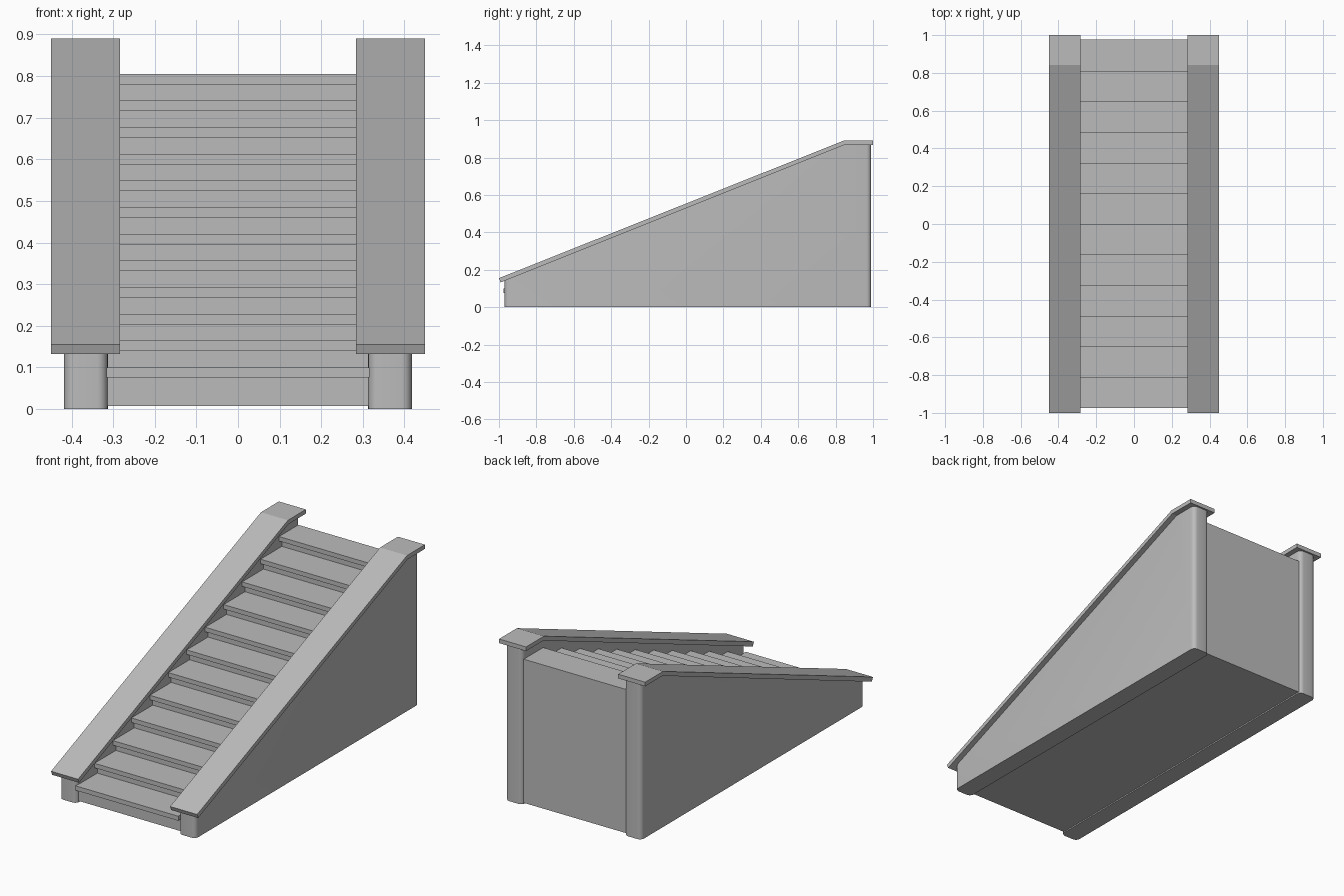
import bpy, bmesh

if "Cube" in bpy.data.objects:
    bpy.data.objects.remove(bpy.data.objects["Cube"])

grey = bpy.data.materials.new("stone grey")
grey.use_nodes = True
colour = (0.5, 0.5, 0.5, 1)
grey.diffuse_color = colour
grey.node_tree.nodes["Principled BSDF"].inputs["Base Color"].default_value = colour


def extrude_profile(name, profile, x0, x1, round_radius=0):
    """Extrude a (y, z) side profile from x0 to x1, rounding its upright ends."""
    bm = bmesh.new()
    face = bm.faces.new([bm.verts.new((x0, y, z)) for y, z in profile])
    ext = bmesh.ops.extrude_face_region(bm, geom=[face])
    moved = [v for v in ext["geom"] if isinstance(v, bmesh.types.BMVert)]
    bmesh.ops.translate(bm, verts=moved, vec=(x1 - x0, 0, 0))
    bmesh.ops.recalc_face_normals(bm, faces=bm.faces)
    if round_radius:
        upright = [e for e in bm.edges
                   if abs(e.verts[0].co.y - e.verts[1].co.y) < 1e-4
                   and abs(e.verts[0].co.x - e.verts[1].co.x) < 1e-4]
        bmesh.ops.bevel(bm, geom=upright, offset=round_radius, segments=5,
                        profile=0.5, affect='EDGES')
    mesh = bpy.data.meshes.new(name)
    bm.to_mesh(mesh)
    bm.free()
    mesh.materials.append(grey)
    obj = bpy.data.objects.new(name, mesh)
    bpy.context.collection.objects.link(obj)
    if round_radius:
        bpy.ops.object.select_all(action='DESELECT')
        obj.select_set(True)
        bpy.context.view_layer.objects.active = obj
        bpy.ops.object.shade_smooth_by_angle()
    return obj


# Flight of steps: one stepped profile with an overhanging nosing per tread
STEPS, RUN, RISE = 12, 0.162, 0.0641
BOARD, NOSE = 0.025, 0.025
FRONT, BACK, BASE = -0.975, 0.977, 0.007
steps = [(BACK, BASE), (FRONT + NOSE, BASE)]
for i in range(STEPS):
    y, top = FRONT + i * RUN, 0.1 + i * RISE
    steps += [(y + NOSE, top - BOARD), (y, top - BOARD), (y, top)]
    if i < STEPS - 1:
        steps.append((y + RUN + NOSE, top))
steps.append((BACK, top))
extrude_profile("stair_flight", steps, -0.316, 0.316)

# Side walls with rounded ends, and bent coping slabs on top
wall = [(-0.97, 0), (0.99, 0), (0.99, 0.868), (0.846, 0.868), (-0.97, 0.142)]
coping = [(-1, 0.155), (-0.991, 0.132), (0.847, 0.867), (1, 0.867),
          (1, 0.89), (0.843, 0.89)]
for side, s in (("left", 1), ("right", -1)):
    extrude_profile(side + "_wall", wall, s * 0.313, s * 0.418, 0.025)
    extrude_profile(side + "_coping", coping, s * 0.283, s * 0.449)
